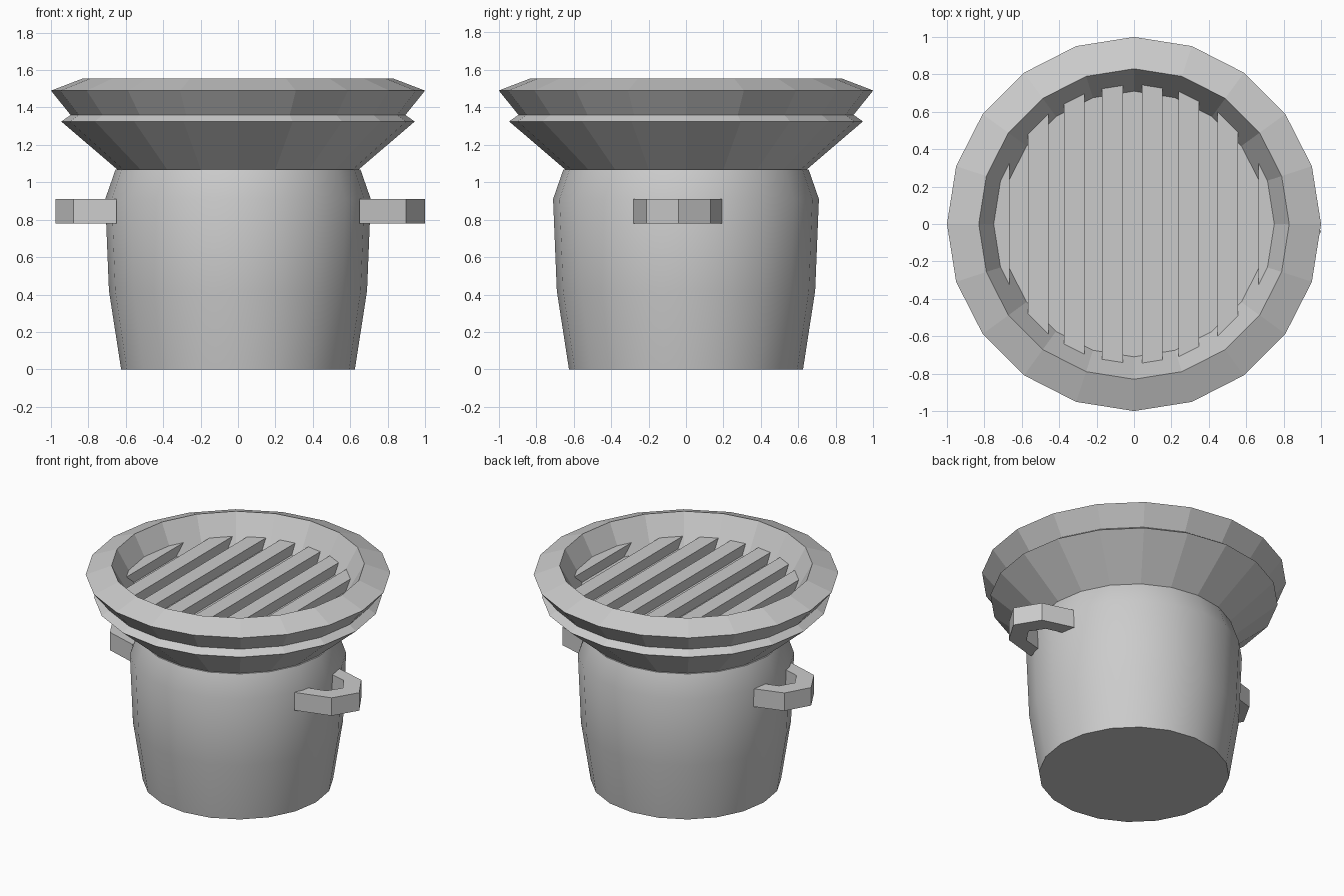
import bpy, bmesh, math

if "Cube" in bpy.data.objects:
    bpy.data.objects.remove(bpy.data.objects["Cube"])

SIDES = 20


def finish(name, bm):
    bmesh.ops.recalc_face_normals(bm, faces=bm.faces)
    me = bpy.data.meshes.new(name)
    bm.to_mesh(me)
    bm.free()
    ob = bpy.data.objects.new(name, me)
    bpy.context.collection.objects.link(ob)
    return ob


def lathe(name, profile):
    """Revolve (radius, z) points into a closed 20-sided solid."""
    bm = bmesh.new()
    rings = []
    for r, z in profile:
        rings.append([bm.verts.new((r * math.cos(math.tau * i / SIDES),
                                    r * math.sin(math.tau * i / SIDES), z))
                      for i in range(SIDES)])
    for a, b in zip(rings, rings[1:]):
        for i in range(SIDES):
            j = (i + 1) % SIDES
            bm.faces.new((a[i], a[j], b[j], b[i]))
    bm.faces.new(rings[0])
    bm.faces.new(rings[-1])
    return finish(name, bm)


def prism(name, outline, z0, z1):
    """Extrude a flat (x, y) outline between two heights."""
    bm = bmesh.new()
    face = bm.faces.new([bm.verts.new((x, y, z0)) for x, y in outline])
    top = bmesh.ops.extrude_face_region(bm, geom=[face])["geom"]
    for v in top:
        if isinstance(v, bmesh.types.BMVert):
            v.co.z = z1
    return finish(name, bm)


# Tapered smooth pot body
body = lathe("body", [(0.625, 0), (0.69, 0.42), (0.71, 0.91), (0.655, 1.068)])
bpy.context.view_layer.objects.active = body
body.select_set(True)
bpy.ops.object.shade_smooth_by_angle(angle=math.radians(30))
body.select_set(False)

# Flared bowl, grooved rim, and sunken floor
lathe("bowl_and_rim", [(0.64, 1.064), (0.945, 1.325), (0.895, 1.36),
                       (1.0, 1.49), (0.83, 1.555), (0.71, 1.34)])

# Grill bars, ends buried in the rim wall
bars = [-0.72, -0.512, -0.319, -0.115, 0.097, 0.293, 0.502, 0.72]
for i, x in enumerate(bars):
    w = 0.055
    pts = []
    for px in (x - w, x + w):
        h = math.sqrt(max(0.78 ** 2 - px * px, 0.02))
        pts += [(px, -h), (px, h)] if px < x else [(px, h), (px, -h)]
    prism(f"grill_bar_{i + 1}", pts, 1.33, 1.412)

# Half-octagon side handles
for name, s, reach in (("right_handle", 1, 0.35), ("left_handle", -1, 0.325)):
    angles = [math.radians(a) for a in range(-90, 91, 45)]
    outer = [(s * (0.65 + reach * math.cos(a)), -0.04 + 0.24 * math.sin(a)) for a in angles]
    inner = [(s * (0.65 + (reach - 0.13) * math.cos(a)), -0.04 + 0.14 * math.sin(a))
             for a in reversed(angles)]
    prism(name, outer + inner, 0.78, 0.91)
